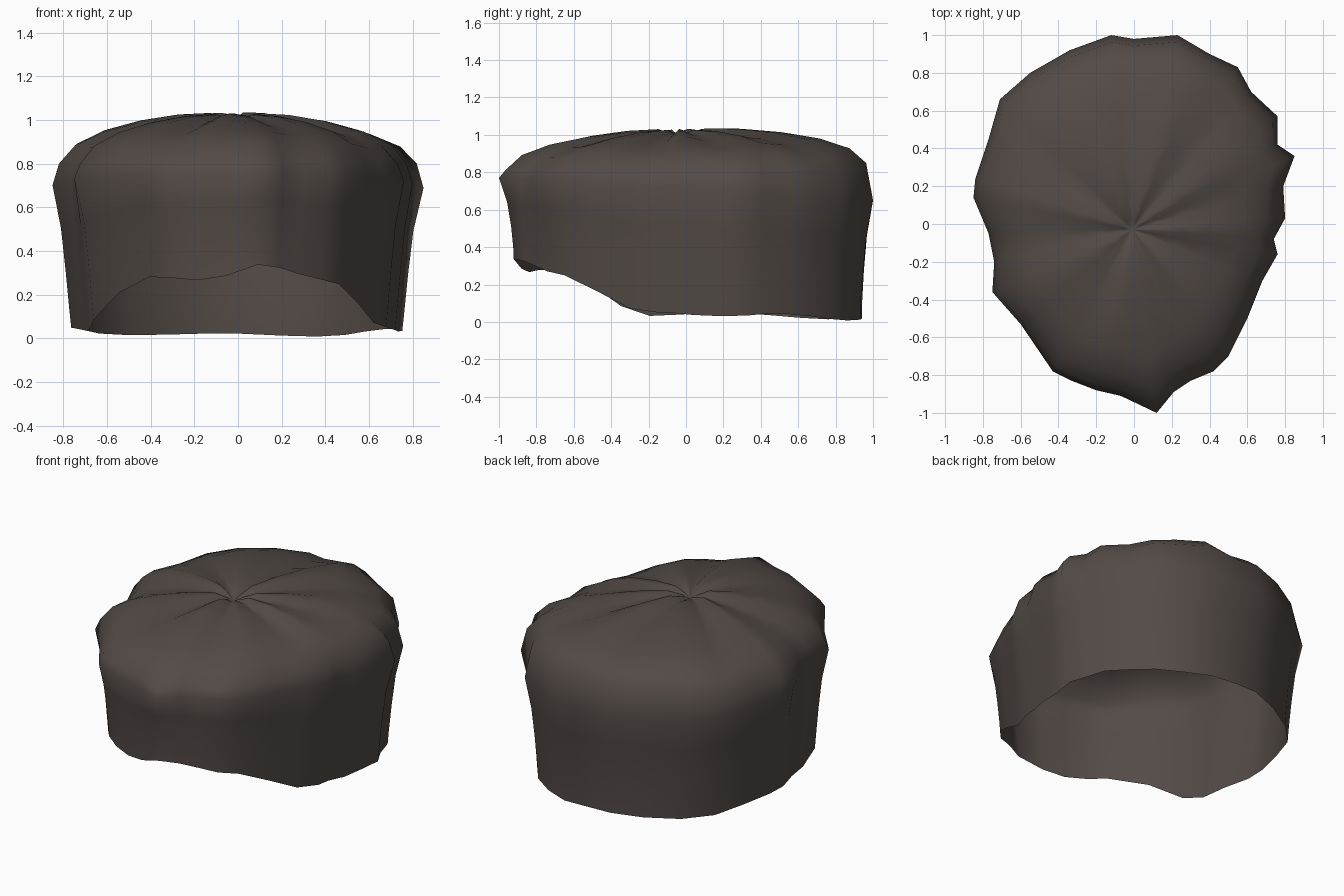
import bpy
import bmesh
import math
import random
from mathutils import Vector

random.seed(4)
default = bpy.data.objects.get("Cube")
if default:
    bpy.data.objects.remove(default, do_unlink=True)


def make_material(name, color):
    mat = bpy.data.materials.new(name)
    mat.use_nodes = True
    mat.diffuse_color = color
    mat.node_tree.nodes["Principled BSDF"].inputs["Base Color"].default_value = color
    return mat


def smoothstep(value):
    value = min(max(value, 0), 1)
    return value * value * (3 - 2 * value)


# Lumpy plan outline at the widest level, counterclockwise from the front tip
outline = [Vector(p) for p in (
    (.12, -1), (.21, -.89), (.3, -.83), (.42, -.78), (.5, -.7), (.6, -.5),
    (.68, -.3), (.76, -.16), (.74, -.08), (.8, .03), (.79, .2), (.85, .36),
    (.76, .42), (.76, .57), (.62, .7), (.55, .83), (.4, .9), (.23, 1),
    (0, .98), (-.12, 1), (-.34, .92), (-.55, .8), (-.71, .66), (-.77, .45),
    (-.84, .24), (-.85, .14), (-.77, -.05), (-.74, -.2), (-.75, -.36),
    (-.6, -.53), (-.43, -.78), (-.33, -.83), (-.2, -.88), (-.07, -.91))]
count = len(outline)
smooth_outline = [(outline[i - 1] + outline[i] * 2 + outline[(i + 1) % count]) / 4
                  for i in range(count)]
folds = [random.uniform(.4, 1) * (-1) ** (i // 2) for i in range(count)]
center = Vector((-.01, -.03))


def rim_height(point, index):
    """Low at the nape and sides, lifted over the forehead."""
    lift = .23 * smoothstep((-.2 - point.y) / .55)
    peak = .07 * max(0, 1 - abs(point.x - .11) / .25) if point.y < 0 else 0
    nape = .03 * max(point.y, 0) ** 2
    return .042 - nape + lift + peak + .01 * math.sin(index * 1.1)


# Wall levels: share of height from rim to widest level, width, depth, lumpiness
walls = [(0, .915, .955, .3), (.12, .925, .955, .3), (.4, .945, .965, .35),
         (.7, .967, .98, .5), (1, 1, 1, 1)]
# Crown levels: height, outline scale, fold depth
crown = [(.83, .965, .004), (.905, .88, .009), (.955, .73, .014),
         (.99, .53, .017), (1.012, .32, .017), (1.02, .14, .014), (1, .05, .006)]


def hair_rings():
    for share, width, depth, lump in walls:
        ring = []
        for i in range(count):
            point = smooth_outline[i].lerp(outline[i], lump)
            low = rim_height(smooth_outline[i], i)
            offset = point - center
            top = .71 - .06 * point.y
            ring.append((center.x + offset.x * width, center.y + offset.y * depth,
                         low + (top - low) * share))
        yield ring
    for height, scale, depth in crown:
        ring = []
        for i in range(count):
            point = smooth_outline[i].lerp(outline[i], scale)
            flat = center + (point - center) * scale
            slope = .02 * flat.y - .05 * flat.x ** 2
            ring.append((flat.x, flat.y, height + slope + depth * folds[i]))
        yield ring


# Hair shell: a single open skin lofted from the rim to the crown
bm = bmesh.new()
rings = [[bm.verts.new(co) for co in ring] for ring in hair_rings()]
for lower, upper in zip(rings, rings[1:]):
    for i in range(count):
        j = (i + 1) % count
        bm.faces.new((lower[i], lower[j], upper[j], upper[i]))
whorl = bm.verts.new((center.x, center.y, .985))
last = rings[-1]
for i in range(count):
    bm.faces.new((last[i], last[(i + 1) % count], whorl))
for face in bm.faces:
    face.smooth = True

mesh = bpy.data.meshes.new("hair_shell")
bm.to_mesh(mesh)
bm.free()
mesh.materials.append(make_material("dark brown hair", (.085, .069, .061, 1)))
hair = bpy.data.objects.new("hair_shell", mesh)
bpy.context.collection.objects.link(hair)
